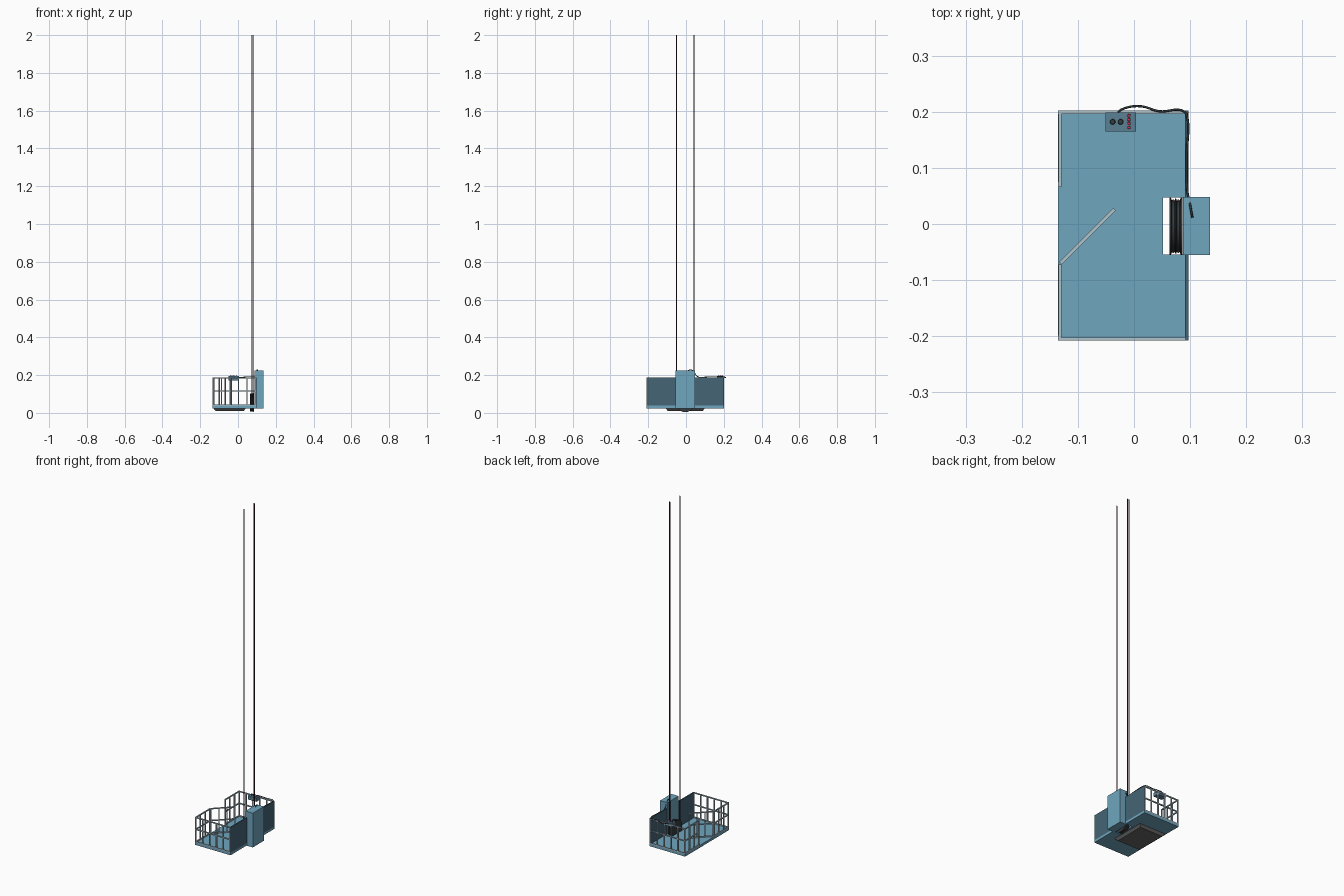
import bpy, bmesh, math
from mathutils import Vector, Matrix

if "Cube" in bpy.data.objects:
    bpy.data.objects.remove(bpy.data.objects["Cube"])


def mat(name, c):
    m = bpy.data.materials.new(name)
    m.diffuse_color = (*c, 1)
    m.use_nodes = True
    m.node_tree.nodes["Principled BSDF"].inputs["Base Color"].default_value = m.diffuse_color
    return m


BLUE = mat("blue", (0.16, 0.38, 0.52))
NAVY = mat("dark_blue", (0.06, 0.13, 0.18))
PALE = mat("pale_steel", (0.42, 0.54, 0.6))
PANEL = mat("panel_blue", (0.1, 0.22, 0.3))
DARK = mat("dark_steel", (0.035, 0.045, 0.05))
GREY = mat("tray_grey", (0.13, 0.13, 0.13))
ROPE = mat("rope", (0.08, 0.025, 0.03))
RED = mat("red", (0.6, 0.03, 0.08))


def finish(name, bm, m, smooth=False):
    me = bpy.data.meshes.new(name)
    bmesh.ops.recalc_face_normals(bm, faces=bm.faces)
    bm.to_mesh(me)
    bm.free()
    ob = bpy.data.objects.new(name, me)
    bpy.context.collection.objects.link(ob)
    me.materials.append(m)
    if smooth:
        bpy.ops.object.select_all(action='DESELECT')
        ob.select_set(True)
        bpy.context.view_layer.objects.active = ob
        bpy.ops.object.shade_smooth_by_angle(angle=math.radians(35))
    return ob


def add_box(bm, lo, hi):
    lo, hi = Vector(lo), Vector(hi)
    M = Matrix.Translation((lo + hi) / 2) @ Matrix.Diagonal((*(hi - lo), 1))
    bmesh.ops.create_cube(bm, size=1, matrix=M)


def boxes(name, m, *pairs):
    bm = bmesh.new()
    for lo, hi in pairs:
        add_box(bm, lo, hi)
    return finish(name, bm, m)


def tube(name, pts, r, m, kind='POLY'):
    cu = bpy.data.curves.new(name, 'CURVE')
    cu.dimensions = '3D'
    cu.bevel_depth = r
    cu.bevel_resolution = 2
    cu.use_fill_caps = True
    cu.resolution_u = 8
    sp = cu.splines.new(kind)
    if kind == 'BEZIER':
        sp.bezier_points.add(len(pts) - 1)
        for b, p in zip(sp.bezier_points, pts):
            b.co = p
            b.handle_left_type = b.handle_right_type = 'AUTO'
    else:
        sp.points.add(len(pts) - 1)
        for b, p in zip(sp.points, pts):
            b.co = (*p, 1)
    cu.materials.append(m)
    ob = bpy.data.objects.new(name, cu)
    bpy.context.collection.objects.link(ob)
    return ob


FLOOR, TOP, T = 0.038, 0.188, 0.006


def railing(name, a, b, bays):
    """Square-bar fence panel between two floor points."""
    a, b = Vector((*a, 0)), Vector((*b, 0))
    d = b - a
    L = d.length
    bm = bmesh.new()
    for z in (FLOOR, 0.112, TOP - T):
        add_box(bm, (-T / 2, -T / 2, z), (L + T / 2, T / 2, z + T))
    for i in range(bays + 1):
        x = L * i / bays
        add_box(bm, (x - T / 2, -T / 2, FLOOR), (x + T / 2, T / 2, TOP))
    M = Matrix.Translation(a) @ Matrix.Rotation(math.atan2(d.y, d.x), 4, 'Z')
    bmesh.ops.transform(bm, matrix=M, verts=bm.verts)
    return finish(name, bm, PALE)


# platform with a slot for the sheave
boxes("platform_floor", BLUE,
      ((-0.135, -0.208, 0.024), (0.052, 0.202, FLOOR)),
      ((0.052, -0.208, 0.024), (0.097, -0.054, FLOOR)),
      ((0.052, 0.047, 0.024), (0.097, 0.202, FLOOR)))

# back wall behind the drive
boxes("side_wall", NAVY, ((0.091, -0.207, FLOOR), (0.097, 0.201, TOP)))

# underside tray, tapering downwards
bm = bmesh.new()
add_box(bm, (-0.13, -0.108, 0.01), (0.042, 0.1, 0.024))
for v in bm.verts:
    if v.co.z < 0.015:
        v.co.x += 0.012 if v.co.x < 0 else -0.012
        v.co.y += 0.012 if v.co.y < 0 else -0.012
finish("underside_tray", bm, GREY)

# railings and open gate
railing("front_railing", (-0.132, -0.205), (0.093, -0.205), 5)
railing("rear_railing", (-0.132, 0.199), (0.093, 0.199), 5)
railing("left_railing_front", (-0.132, -0.205), (-0.132, -0.075), 3)
railing("left_railing_rear", (-0.132, 0.069), (-0.132, 0.199), 3)
railing("gate", (-0.129, -0.068), (-0.037, 0.024), 3)

# drive housing
boxes("drive_housing", BLUE, ((0.087, -0.055, 0.022), (0.135, 0.048, 0.224)))

# grooved sheave, lathed about the x axis
CY, CZ = -0.004, 0.055
prof = [(0.063, 0), (0.063, 0.051), (0.066, 0.051), (0.068, 0.044), (0.072, 0.044),
        (0.0735, 0.049), (0.075, 0.049), (0.077, 0.044), (0.081, 0.044),
        (0.083, 0.051), (0.086, 0.051), (0.086, 0)]
bm = bmesh.new()
vs = [bm.verts.new((x, CY, CZ + r)) for x, r in prof]
es = [bm.edges.new(p) for p in zip(vs, vs[1:])]
bmesh.ops.spin(bm, geom=vs + es, cent=(0, CY, CZ), axis=(1, 0, 0),
               angle=2 * math.pi, steps=40)
bmesh.ops.remove_doubles(bm, verts=bm.verts, dist=1e-5)
finish("sheave", bm, DARK, True)

# ropes hanging down, around the sheave and up again
for i, x in enumerate((0.070, 0.079)):
    R = 0.046
    arc = [(x, CY - R * math.cos(t), CZ - R * math.sin(t))
           for t in [math.pi * k / 20 for k in range(21)]]
    tube(f"hoist_rope_{i + 1}", [(x, CY - R, 2.0)] + arc + [(x, CY + R, 2.0)], 0.002, ROPE)

# control box with knobs and buttons
boxes("control_box", PANEL, ((-0.051, 0.165, 0.172), (0.004, 0.199, 0.194)))


def button(name, x, y, r, h, m):
    bm = bmesh.new()
    bmesh.ops.create_cone(bm, cap_ends=True, segments=16, radius1=r, radius2=r * 0.85,
                          depth=h, matrix=Matrix.Translation((x, y, 0.194 + h / 2)))
    finish(name, bm, m, True)


for i, x in enumerate((-0.038, -0.024)):
    button(f"knob_{i + 1}", x, 0.182, 0.005, 0.005, DARK)
for i, y in enumerate((0.172, 0.179, 0.186, 0.193)):
    button(f"red_button_{i + 1}", -0.009, y, 0.003, 0.003, RED)

# control cable from the box along the rail to the housing
tube("control_cable", [(-0.032, 0.197, 0.185), (-0.02, 0.205, 0.189), (0.01, 0.21, 0.187),
                       (0.045, 0.201, 0.191), (0.09, 0.2, 0.191), (0.095, 0.19, 0.191),
                       (0.094, 0.12, 0.191), (0.095, 0.06, 0.193), (0.099, 0.04, 0.22),
                       (0.102, 0.022, 0.229), (0.104, 0.012, 0.224)], 0.002, DARK, 'BEZIER')
